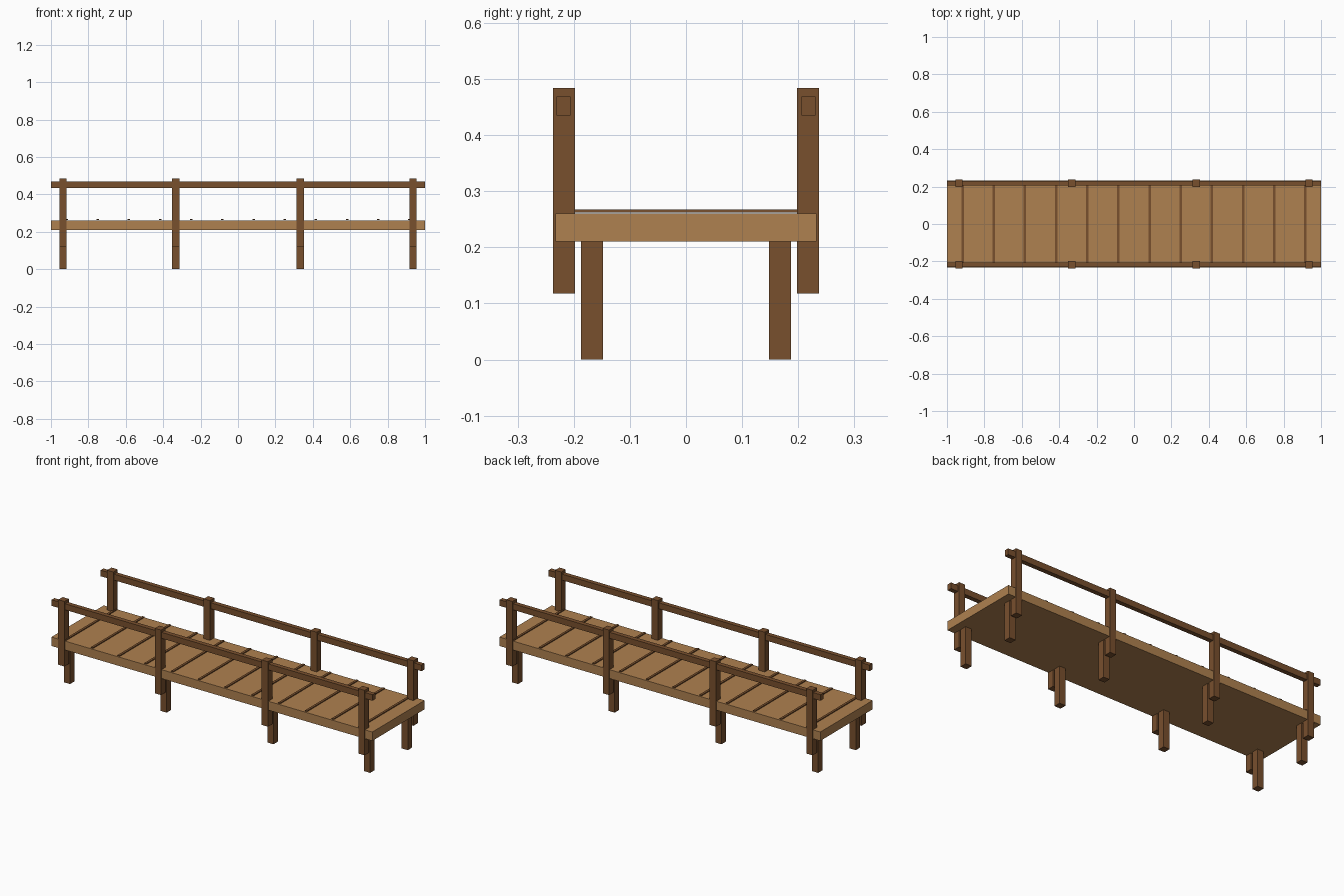
import bpy

if "Cube" in bpy.data.objects:
    bpy.data.objects.remove(bpy.data.objects["Cube"])


def material(name, color):
    m = bpy.data.materials.new(name)
    m.diffuse_color = color
    m.use_nodes = True
    m.node_tree.nodes["Principled BSDF"].inputs["Base Color"].default_value = m.diffuse_color
    return m


light_wood = material("light_wood", (0.43, 0.22, 0.08, 1))
dark_wood = material("dark_wood", (0.19, 0.08, 0.027, 1))


def box(name, x, y, z, mat):
    """Box from (min, max) ranges on each axis."""
    centre = [(a + b) / 2 for a, b in (x, y, z)]
    bpy.ops.mesh.primitive_cube_add(size=1, location=centre)
    ob = bpy.context.object
    ob.name = name
    ob.scale = [b - a for a, b in (x, y, z)]
    bpy.ops.object.transform_apply(location=False, rotation=False, scale=True)
    ob.data.materials.append(mat)
    return ob


def around(c, half):
    return (c - half, c + half)


# Walkway deck
box("deck", (-1, 1), (-0.233, 0.233), (0.21, 0.26), light_wood)

# Thin cross strips on the deck
for i in range(12):
    x = -0.9167 + i / 6
    box(f"deck_strip_{i + 1}", around(x, 0.0065), (-0.228, 0.228),
        (0.262, 0.267), dark_wood)

# Railings and legs on both sides
for side, s in (("front", -1), ("back", 1)):
    box(f"{side}_handrail", (-1, 1), around(s * 0.2183, 0.0127),
        (0.435, 0.469), dark_wood)
    for i, x in enumerate((-0.935, -0.333, 0.333, 0.935)):
        box(f"{side}_rail_post_{i + 1}", around(x, 0.0193),
            around(s * 0.2175, 0.0195), (0.118, 0.484), dark_wood)
        box(f"{side}_leg_{i + 1}", around(x, 0.0193),
            around(s * 0.1675, 0.0195), (0, 0.212), dark_wood)
